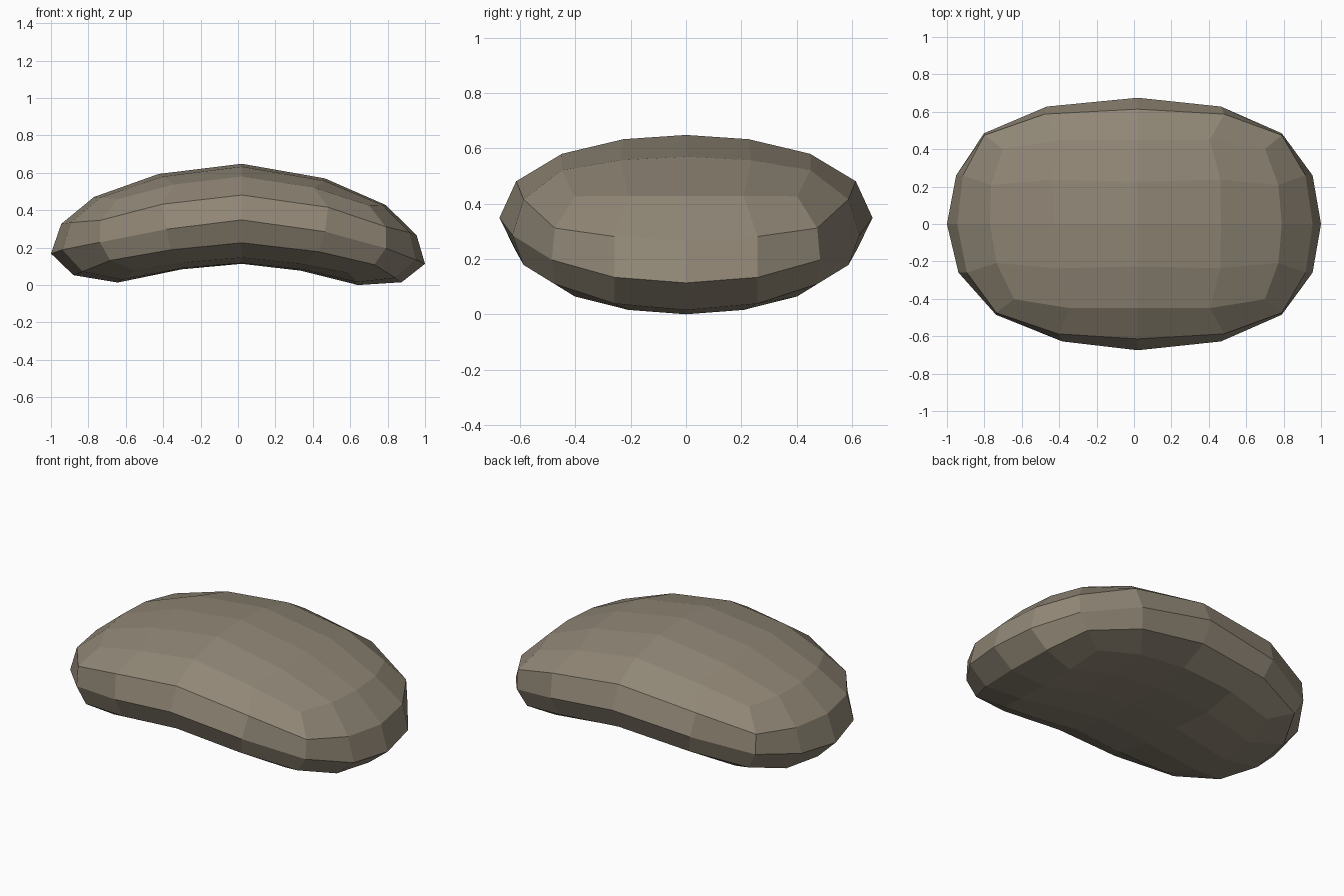
import bpy, bmesh

if "Cube" in bpy.data.objects:
    bpy.data.objects.remove(bpy.data.objects["Cube"])

# Per side, at key positions along the unit sphere axis:
# x reach, mid height, lower thickness, inward tuck of the underside
KEYS = [0, 0.383, 0.707, 0.924, 1]
RIGHT = ([0.02, 0.465, 0.79, 0.955, 1.0], [0.355, 0.292, 0.203, 0.14, 0.12],
         [0.235, 0.226, 0.278, 0.31, 0.31], [0, 0.14, 0.21, 0.21, 0.2])
LEFT = ([-0.02, 0.425, 0.77, 0.945, 1.0], [0.355, 0.305, 0.235, 0.195, 0.175],
        [0.235, 0.232, 0.304, 0.355, 0.355], [0, 0.135, 0.18, 0.17, 0.17])


def lerp(t, vals):
    for i in range(4):
        if t <= KEYS[i + 1] or i == 3:
            f = (t - KEYS[i]) / (KEYS[i + 1] - KEYS[i])
            return vals[i] + f * (vals[i + 1] - vals[i])


# Quad sphere: cube subdivided twice and rounded each time
bm = bmesh.new()
bmesh.ops.create_cube(bm, size=2)
for step in range(2):
    bmesh.ops.subdivide_edges(bm, edges=bm.edges[:], cuts=1, use_grid_fill=True)
    for v in bm.verts:
        v.co.normalize()

# Bend and flatten the sphere into a bean
for v in bm.verts:
    a, b, c = v.co
    t = abs(a)
    x, z, under, tuck = [lerp(t, vals) for vals in (RIGHT if a >= 0 else LEFT)]
    if c > 0:
        h = 0.30 + 0.055 * (1 - c * c) + (0.015 * min(1, t * 2) if a < 0 else 0)
    else:
        h = under + 0.10 * b * b
        x += c * tuck
    x += 0.36 * abs(c) * b * b * t
    if a < 0:
        x = -x - 0.06 * b * min(1, t * 2) * (1 - t ** 4)
    y = 0.675 * b * (0.8 + 0.2 * abs(b) + 0.15 * a * a + 0.2 * abs(a * c))
    v.co = (x, y, z + c * h)

# Rest on the ground
low = min(v.co.z for v in bm.verts)
for v in bm.verts:
    v.co.z -= low
bmesh.ops.recalc_face_normals(bm, faces=bm.faces[:])

mesh = bpy.data.meshes.new("curved_pebble")
bm.to_mesh(mesh)
bm.free()
obj = bpy.data.objects.new("curved_pebble", mesh)
bpy.context.collection.objects.link(obj)

# Stone colour
mat = bpy.data.materials.new("stone")
mat.diffuse_color = (0.28, 0.24, 0.18, 1)
mat.use_nodes = True
mat.node_tree.nodes["Principled BSDF"].inputs["Base Color"].default_value = mat.diffuse_color
mesh.materials.append(mat)
